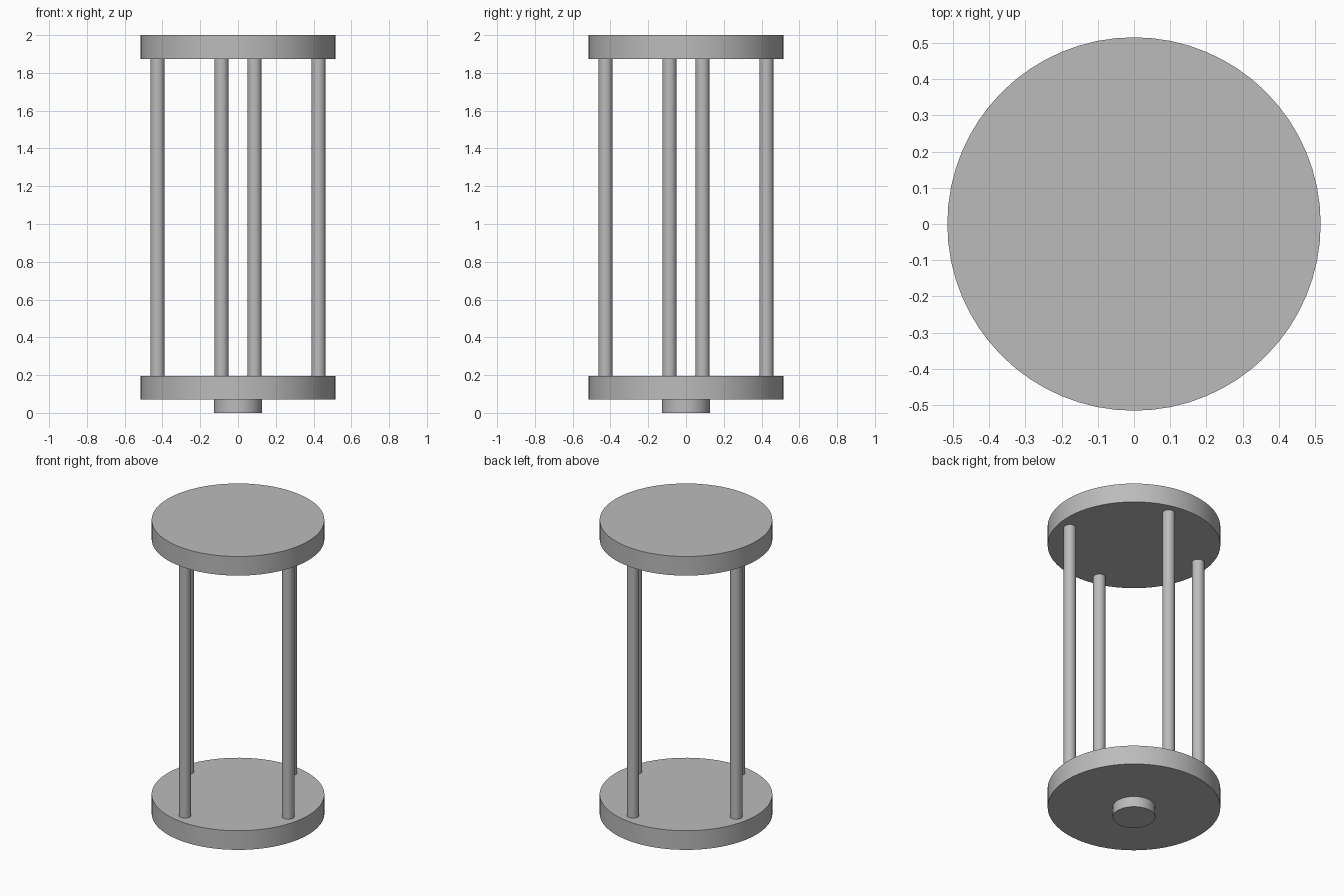
import bpy
from math import radians, cos, sin

cube = bpy.data.objects.get("Cube")
if cube:
    bpy.data.objects.remove(cube, do_unlink=True)

grey = bpy.data.materials.new("plain grey")
grey.use_nodes = True
colour = (0.5, 0.5, 0.5, 1)
grey.diffuse_color = colour
grey.node_tree.nodes["Principled BSDF"].inputs["Base Color"].default_value = colour


def cylinder(name, radius, bottom, top, x=0, y=0, sides=64):
    bpy.ops.mesh.primitive_cylinder_add(
        vertices=sides, radius=radius, depth=top - bottom,
        location=(x, y, (bottom + top) / 2))
    part = bpy.context.object
    part.name = name
    part.data.materials.append(grey)
    bpy.ops.object.shade_smooth_by_angle(angle=radians(30))
    return part


# Foot and the two round plates
cylinder("foot", 0.127, 0, 0.07)
cylinder("bottom_plate", 0.515, 0.07, 0.196)
cylinder("top_plate", 0.515, 1.874, 2)

# Four posts evenly spaced around the axis
for i in range(4):
    angle = radians(90 * i - 11.6)
    cylinder(f"post_{i + 1}", 0.037, 0.196, 1.874,
             0.435 * cos(angle), 0.435 * sin(angle), sides=32)
